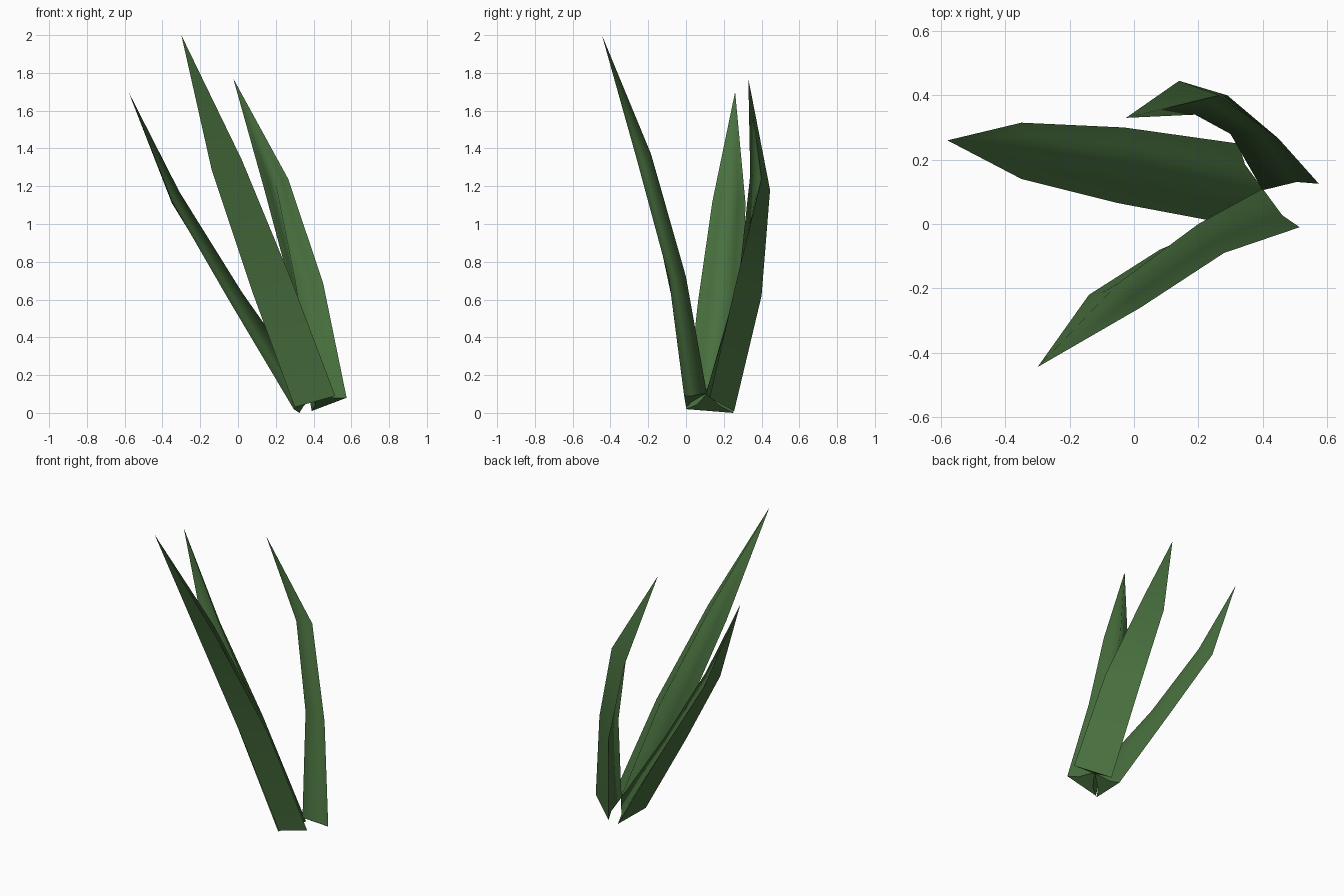
import bpy, bmesh
from mathutils import Vector

if "Cube" in bpy.data.objects:
    bpy.data.objects.remove(bpy.data.objects["Cube"])

green = bpy.data.materials.new("leaf green")
green.diffuse_color = (0.065, 0.16, 0.048, 1)
green.use_nodes = True
green.node_tree.nodes["Principled BSDF"].inputs["Base Color"].default_value = green.diffuse_color


def section(left, right, mid):
    """Five-point blade section: flat back from left to right, raised inner rib."""
    l, r, m = Vector(left), Vector(right), Vector(mid)
    rise = m - (l + r) / 2
    return [l, l.lerp(r, 0.24) + rise * 0.3, m, l.lerp(r, 0.76) + rise * 0.3, r]


def leaf(name, rings, tip):
    bm = bmesh.new()
    rows = [[bm.verts.new(p) for p in section(*ring)] for ring in rings]
    top = bm.verts.new(tip)
    n = 5
    for a, b in zip(rows, rows[1:]):
        for i in range(n):
            j = (i + 1) % n
            bm.faces.new((a[i], a[j], b[j], b[i]))
    for i in range(n):
        bm.faces.new((rows[-1][i], rows[-1][(i + 1) % n], top))
    bm.faces.new(rows[0])
    bmesh.ops.recalc_face_normals(bm, faces=bm.faces[:])
    for f in bm.faces:
        f.smooth = True
    # crisp rims and base, soft rib
    for e in bm.edges:
        e.smooth = True
    for k, row in enumerate(rows):
        nxt = rows[k + 1] if k + 1 < len(rows) else [top] * n
        for i in (0, 4):
            bm.edges.get((row[i], nxt[i])).smooth = False
    for i in range(n):
        bm.edges.get((rows[0][i], rows[0][(i + 1) % n])).smooth = False
    mesh = bpy.data.meshes.new(name)
    bm.to_mesh(mesh)
    bm.free()
    mesh.materials.append(green)
    bpy.context.collection.objects.link(bpy.data.objects.new(name, mesh))


# Each ring: left edge, right edge, inner rib
leaf("front_leaf", [
    ((0.30, 0.0, 0.03), (0.515, -0.01, 0.09), (0.40, 0.11, 0.105)),
    ((0.08, -0.08, 0.63), (0.28, -0.09, 0.71), (0.20, 0.0, 0.72)),
    ((-0.14, -0.22, 1.29), (0.02, -0.26, 1.34), (-0.05, -0.185, 1.37)),
], (-0.30, -0.445, 2.0))

leaf("left_leaf", [
    ((0.295, 0.0, 0.02), (0.325, 0.25, 0.0), (0.40, 0.11, 0.10)),
    ((-0.05, 0.065, 0.60), (-0.03, 0.30, 0.59), (0.02, 0.19, 0.64)),
    ((-0.35, 0.14, 1.12), (-0.35, 0.315, 1.11), (-0.31, 0.235, 1.17)),
], (-0.58, 0.26, 1.70))

leaf("back_leaf", [
    ((0.39, 0.255, 0.01), (0.575, 0.125, 0.08), (0.40, 0.105, 0.10)),
    ((0.29, 0.40, 0.62), (0.45, 0.265, 0.69), (0.30, 0.28, 0.71)),
    ((0.14, 0.445, 1.18), (0.265, 0.40, 1.24), (0.19, 0.34, 1.26)),
], (-0.025, 0.33, 1.77))
